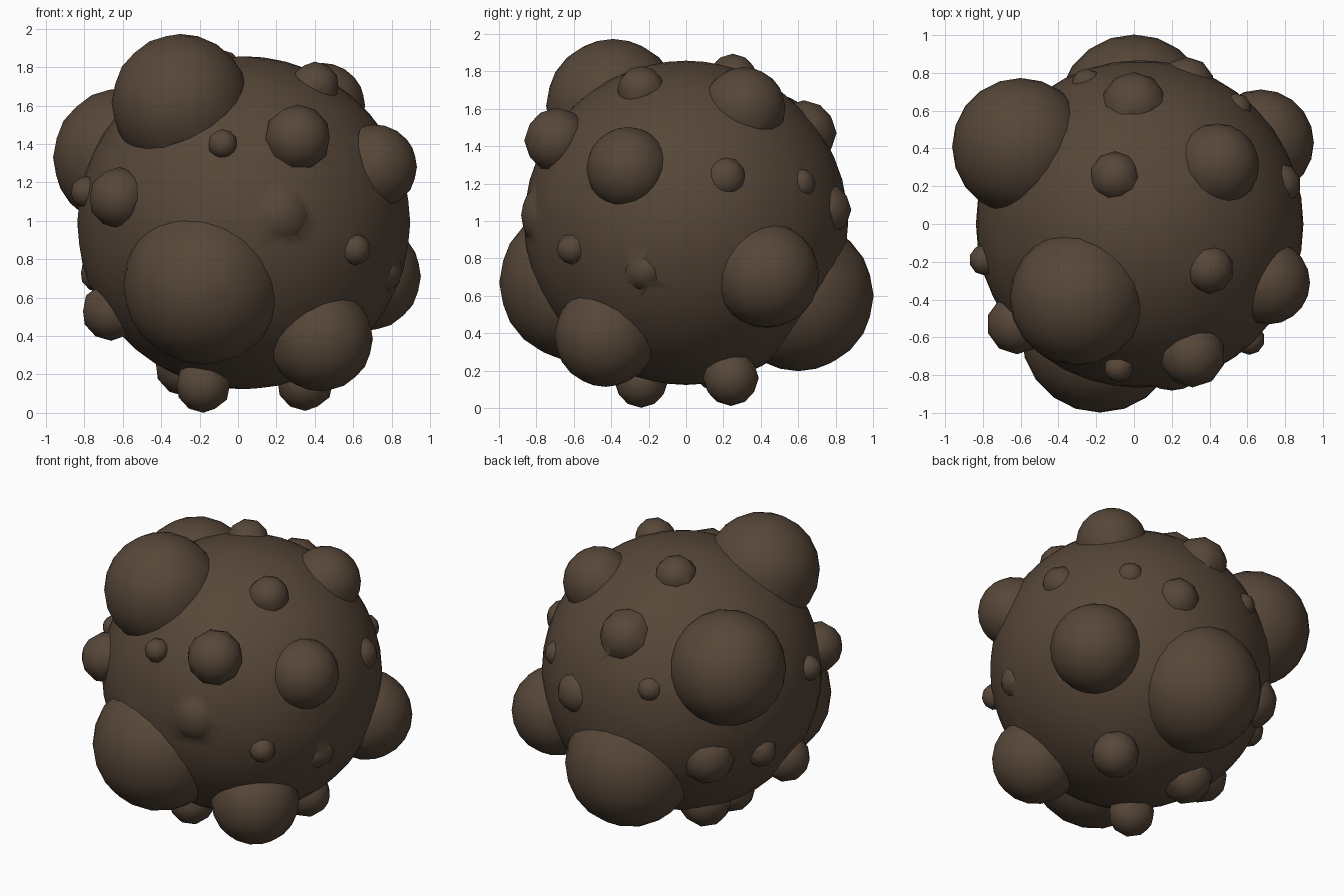
import bpy

if "Cube" in bpy.data.objects:
    bpy.data.objects.remove(bpy.data.objects["Cube"])

mat = bpy.data.materials.new("dark_brown")
mat.diffuse_color = (0.095, 0.062, 0.04, 1)
mat.use_nodes = True
mat.node_tree.nodes["Principled BSDF"].inputs["Base Color"].default_value = mat.diffuse_color


def ball(name, x, y, z, r, detail):
    bpy.ops.mesh.primitive_ico_sphere_add(subdivisions=detail, radius=r * (1.008 if detail > 2 else 1.03),
                                          location=(x, y, z))
    ob = bpy.context.object
    ob.name = name
    ob.data.materials.append(mat)
    return ob


# main round body
body = ball("lumpy_ball", 0.03, 0, 0.99, 0.86, 4)

# lumps: centre x, y, z, radius
lumps = [
    # large lumps
    (-0.18, -0.58, 0.67, 0.415), (-0.30, -0.39, 1.615, 0.355),
    (-0.60, 0.41, 1.33, 0.36), (0.0, 0.60, 0.60, 0.40),
    (0.43, -0.43, 0.385, 0.27), (0.67, 0.43, 0.71, 0.28),
    # medium lumps
    (0.71, -0.31, 1.28, 0.22), (0.44, 0.31, 1.60, 0.22),
    (0.0, 0.63, 1.47, 0.17), (0.31, -0.69, 1.43, 0.17),
    (-0.62, -0.53, 1.12, 0.155), (-0.66, -0.13, 0.53, 0.15),
    (-0.51, 0.50, 0.74, 0.17), (-0.27, 0.18, 0.25, 0.16),
    (-0.18, -0.24, 0.145, 0.14), (0.35, 0.24, 0.16, 0.145),
    (0.20, -0.68, 1.03, 0.20), (0.28, 0.74, 1.06, 0.14),
    # small lumps
    (-0.10, 0.25, 1.76, 0.13), (0.40, -0.24, 1.70, 0.125),
    (0.77, 0.21, 1.23, 0.11), (0.74, -0.22, 0.74, 0.115),
    (-0.72, 0.23, 0.73, 0.10), (0.54, 0.61, 1.20, 0.08),
    (-0.25, 0.74, 1.22, 0.08), (0.61, -0.61, 0.85, 0.08),
    (-0.08, -0.76, 1.40, 0.075), (-0.79, -0.19, 1.15, 0.08),
]
helpers = bpy.data.collections.new("lumps")
bpy.context.scene.collection.children.link(helpers)
for x, y, z, r in lumps:
    lump = ball("lump", x, y, z, r, 3 if r > 0.19 else 2)
    for c in list(lump.users_collection):
        c.objects.unlink(lump)
    helpers.objects.link(lump)

# fuse the lumps into the body
mod = body.modifiers.new("fuse", 'BOOLEAN')
mod.operation = 'UNION'
mod.operand_type = 'COLLECTION'
mod.collection = helpers
mod.solver = 'EXACT'
bpy.context.view_layer.update()
fused = bpy.data.meshes.new_from_object(body.evaluated_get(bpy.context.evaluated_depsgraph_get()))
body.modifiers.clear()
body.data = fused
for ob in list(helpers.objects):
    bpy.data.objects.remove(ob)
bpy.data.collections.remove(helpers)

# smooth skin with crisp seams
bpy.ops.object.select_all(action='DESELECT')
body.select_set(True)
bpy.context.view_layer.objects.active = body
bpy.ops.object.shade_smooth_by_angle(angle=0.7)
